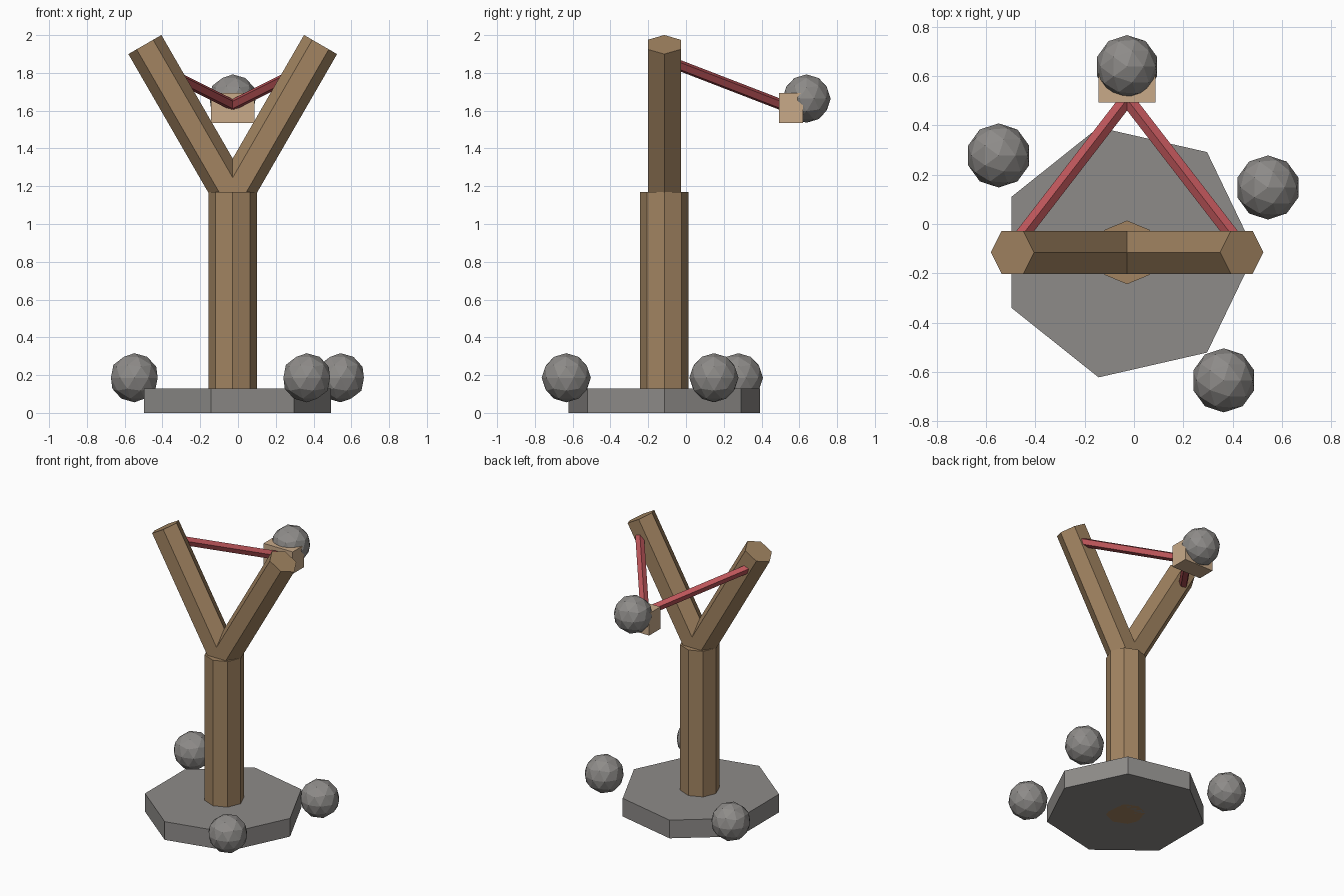
import bpy
from math import radians, pi
from mathutils import Vector, Matrix

if "Cube" in bpy.data.objects:
    bpy.data.objects.remove(bpy.data.objects["Cube"])

CX, CY = -0.028, -0.115   # axis of the post and base


def material(name, rgb):
    m = bpy.data.materials.new(name)
    m.diffuse_color = (*rgb, 1)
    m.use_nodes = True
    m.node_tree.nodes["Principled BSDF"].inputs["Base Color"].default_value = m.diffuse_color
    return m


wood = material("wood", (0.36, 0.23, 0.12))
leather = material("leather", (0.58, 0.40, 0.25))
rubber = material("rubber", (0.50, 0.09, 0.10))
stone = material("stone", (0.27, 0.26, 0.25))


def finish(name, mat):
    ob = bpy.context.object
    ob.name = name
    ob.data.materials.append(mat)
    return ob


def prism(name, p, q, radius, sides, mat, first=0.0):
    """Prism from p to q, first corner at angle `first` in its local frame."""
    p, q = Vector(p), Vector(q)
    axis = q - p
    bpy.ops.mesh.primitive_cylinder_add(vertices=sides, radius=radius, depth=axis.length)
    ob = finish(name, mat)
    # Blender puts the first corner on +y: turn it to `first` measured from +x
    ob.data.transform(Matrix.Rotation(first - pi / 2, 4, 'Z'))
    ob.rotation_mode = 'QUATERNION'
    ob.rotation_quaternion = Vector((0, 0, 1)).rotation_difference(axis)
    ob.location = (p + q) / 2
    return ob


def rock(name, loc, radius, turn=0):
    bpy.ops.mesh.primitive_ico_sphere_add(subdivisions=2, radius=radius, location=loc,
                                          rotation=(0, 0, radians(turn)))
    return finish(name, stone)


# Base slab and post
prism("base", (CX, CY, 0), (CX, CY, 0.13), 0.52, 7, stone)
prism("post", (CX, CY, 0), (CX, CY, 1.17), 0.129, 8, wood)

# Fork arms and elastic bands, left and right
for side, label in ((-1, "left"), (1, "right")):
    prism("fork_arm_" + label, (CX + side * 0.01, CY, 1.162),
          (CX + side * 0.465, CY, 1.95), 0.101, 6, wood)
    prism("band_" + label, (CX + side * 0.43, -0.05, 1.845),
          (CX, 0.507, 1.63), 0.03, 5, rubber, pi / 2)

# Pouch with its loaded stone
bpy.ops.mesh.primitive_cube_add(size=1, location=(CX, 0.557, 1.614))
pouch = finish("pouch", leather)
pouch.scale = (0.23, 0.127, 0.157)
rock("loaded_stone", (CX, 0.638, 1.664), 0.128)

# Stones around the base
for i, (x, y) in enumerate(((-0.549, 0.278), (0.543, 0.148), (0.364, -0.634))):
    rock("ground_stone_%d" % (i + 1), (x, y, 0.186), 0.13)
